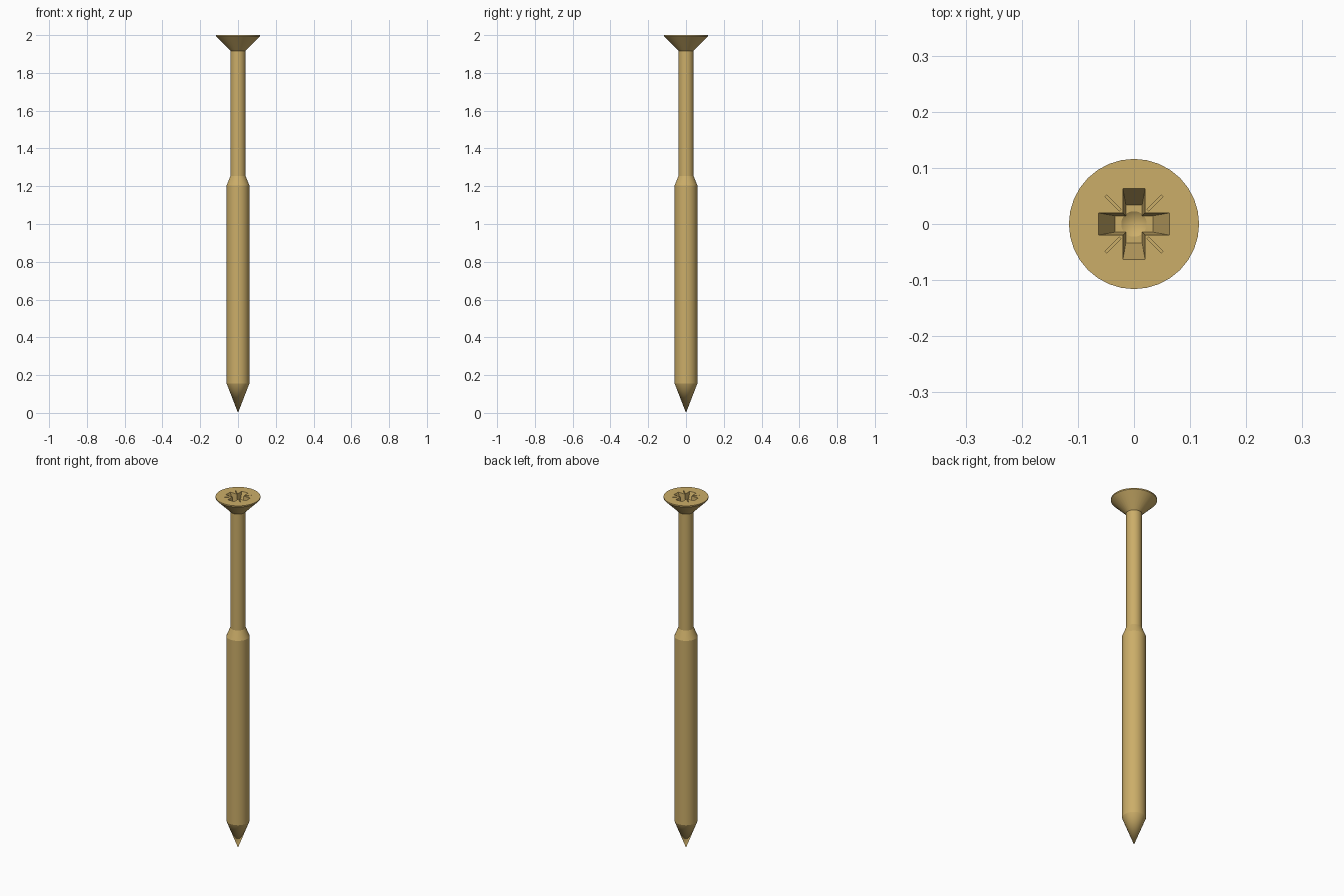
import bpy, bmesh, math

if "Cube" in bpy.data.objects:
    bpy.data.objects.remove(bpy.data.objects["Cube"])

N = 32
TOP = 2.0


def make_object(name, bm):
    bmesh.ops.recalc_face_normals(bm, faces=bm.faces[:])
    me = bpy.data.meshes.new(name)
    bm.to_mesh(me)
    bm.free()
    ob = bpy.data.objects.new(name, me)
    bpy.context.collection.objects.link(ob)
    return ob


def loft(name, rings):
    """Closed solid through rings of points; a one-point ring is an apex."""
    bm = bmesh.new()
    loops = [[bm.verts.new(p) for p in r] for r in rings]
    for a, b in zip(loops, loops[1:]):
        n = max(len(a), len(b))
        for i in range(n):
            j = (i + 1) % n
            if len(a) == 1:
                bm.faces.new((a[0], b[i], b[j]))
            elif len(b) == 1:
                bm.faces.new((a[i], a[j], b[0]))
            else:
                bm.faces.new((a[i], a[j], b[j], b[i]))
    for end in (loops[0], loops[-1]):
        if len(end) > 1:
            bm.faces.new(end)
    return make_object(name, bm)


def circle(r, z, n=N):
    if r == 0:
        return [(0, 0, z)]
    return [(r * math.cos(2 * math.pi * i / n), r * math.sin(2 * math.pi * i / n), z)
            for i in range(n)]


def cross(reach, half, z):
    pts = []
    for k in range(4):
        c, s = round(math.cos(k * math.pi / 2)), round(math.sin(k * math.pi / 2))
        for x, y in ((reach, -half), (reach, half), (half, half)):
            pts.append((c * x - s * y, s * x + c * y, z))
    return pts


# Screw body: point, threaded section, neck, shank and countersunk head
profile = [(0, 0), (0.06, 0.155), (0.06, 1.205), (0.04, 1.255),
           (0.04, 1.917), (0.116, 1.993), (0.116, TOP)]
screw = loft("screw", [circle(r, z) for r, z in profile])

# Tapered cross recess with a conical bottom
cutters = [
    loft("cross_cutter", [cross(0.0335, 0.0145, TOP - 0.075), cross(0.063, 0.0198, TOP),
                          cross(0.063, 0.0198, TOP + 0.02)]),
    loft("cone_cutter", [circle(0, TOP - 0.09), circle(0.0235, TOP - 0.0745),
                         circle(0.0235, TOP - 0.0735)]),
]

# Four thin diagonal marks between the arms
for k in range(4):
    a = math.pi / 4 + k * math.pi / 2
    c, s = math.cos(a), math.sin(a)
    rect = [(0.035, -0.002), (0.071, -0.002), (0.071, 0.002), (0.035, 0.002)]
    cutters.append(loft("mark_cutter", [[(c * x - s * y, s * x + c * y, z) for x, y in rect]
                                        for z in (TOP - 0.005, TOP + 0.02)]))

for cut in cutters:
    mod = screw.modifiers.new("recess", 'BOOLEAN')
    mod.operation = 'DIFFERENCE'
    mod.solver = 'EXACT'
    mod.object = cut

# Bake the cuts and remove the cutters
deps = bpy.context.evaluated_depsgraph_get()
baked = bpy.data.meshes.new_from_object(screw.evaluated_get(deps))
screw.modifiers.clear()
screw.data = baked
for cut in cutters:
    bpy.data.objects.remove(cut)

# Brass finish
mat = bpy.data.materials.new("brass")
mat.diffuse_color = (0.6, 0.42, 0.14, 1)
mat.use_nodes = True
mat.node_tree.nodes["Principled BSDF"].inputs["Base Color"].default_value = mat.diffuse_color
baked.materials.clear()
baked.materials.append(mat)

bpy.context.view_layer.objects.active = screw
screw.select_set(True)
bpy.ops.object.shade_smooth_by_angle(angle=math.radians(20))
